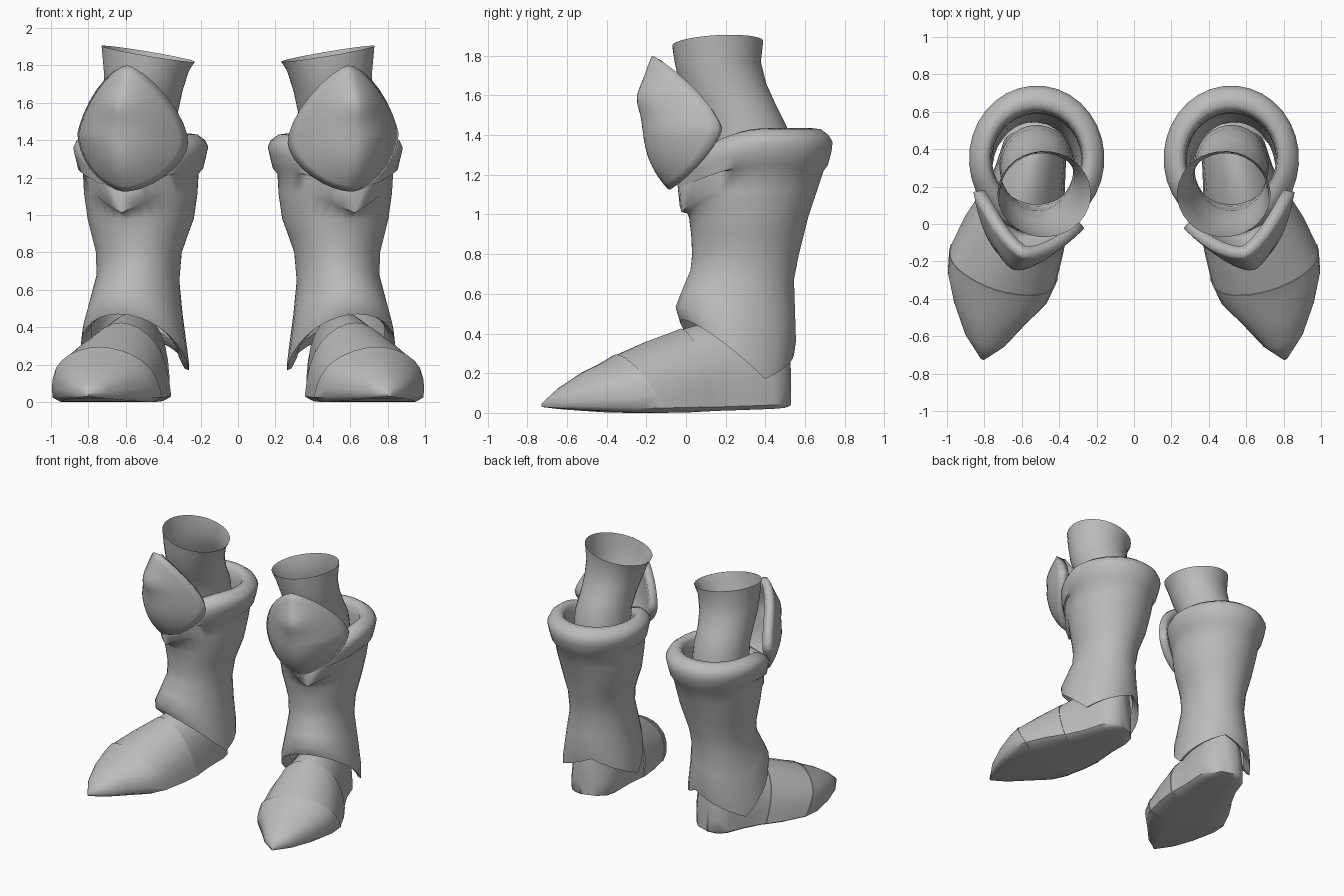
import bpy, math
from math import sin, cos, radians, pi

if "Cube" in bpy.data.objects:
    bpy.data.objects.remove(bpy.data.objects["Cube"])

YAW = radians(18)                     # boots turn outward
U = (cos(YAW), sin(YAW))              # sideways direction
N = (sin(YAW), -cos(YAW))             # forward direction
SIDES = 32

grey = bpy.data.materials.new("plain grey")
grey.diffuse_color = (0.5, 0.5, 0.5, 1)
grey.use_nodes = True
grey.node_tree.nodes["Principled BSDF"].inputs["Base Color"].default_value = grey.diffuse_color


def finish(name, verts, faces, thickness=0, angle=40):
    me = bpy.data.meshes.new(name)
    me.from_pydata(verts, [], faces)
    me.materials.append(grey)
    ob = bpy.data.objects.new(name, me)
    bpy.context.collection.objects.link(ob)
    bpy.ops.object.select_all(action='DESELECT')
    ob.select_set(True)
    bpy.context.view_layer.objects.active = ob
    bpy.ops.object.mode_set(mode='EDIT')
    bpy.ops.mesh.select_all(action='SELECT')
    bpy.ops.mesh.remove_doubles(threshold=0.0005)
    bpy.ops.mesh.normals_make_consistent(inside=False)
    bpy.ops.object.mode_set(mode='OBJECT')
    bpy.ops.object.shade_smooth_by_angle(angle=radians(angle))
    if thickness:
        so = ob.modifiers.new("thickness", 'SOLIDIFY')
        so.thickness = thickness
        so.offset = -1
    ob.modifiers.new("other_side", 'MIRROR').use_mirror_merge = False
    return ob


def loft(name, rings, caps=(), angle=40):
    n = len(rings[0])
    verts = [p for r in rings for p in r]
    faces = [(k*n+i, k*n+(i+1) % n, (k+1)*n+(i+1) % n, (k+1)*n+i)
             for k in range(len(rings)-1) for i in range(n)]
    for k in caps:
        faces.append(tuple(k*n+i for i in range(n)))
    return finish(name, verts, faces, angle=angle)


def ring(cx, cy, rx, ry, zf, point=0, sharp=4):
    """Oval ring; zf gives the height per angle (0 = front), point sharpens the front."""
    out = []
    for i in range(SIDES):
        a = 2*pi*i/SIDES
        if a > pi:
            a -= 2*pi
        s = 1 + point*max(0, cos(a))**sharp
        out.append((cx + rx*s*sin(a+YAW), cy - ry*s*cos(a+YAW), zf(a)))
    return out


TIP = radians(101.25)                  # angle of the hem's side points


def hem(a):                            # pointed at both sides, peaked at the back
    a = abs(a)
    if a < TIP:
        return 0.17 + 0.30*(cos(a) - cos(TIP))/(1 - cos(TIP))
    return 0.17 + 0.17*(a - TIP)/(pi - TIP)


def level(z):
    return lambda a: z


def above_hem(t):
    return lambda a: hem(a) + t*(0.80 - hem(a))


def notch(z, depth):                   # narrow V in front
    return lambda a: z - depth*max(0, 1 - abs(a)/radians(34))


def drop(z, front):                    # broad dip in front
    return lambda a: z - front*max(0, cos(a))**3


# Boot shaft with flared pointed hem, V front and thick rolled collar
loft("boot_shaft", [
    ring(.55, .265, .235, .24, lambda a: hem(a) + .07),
    ring(.55, .26, .265, .265, lambda a: hem(a) + .01),
    ring(.55, .26, .29, .285, hem, .02),
    ring(.55, .26, .282, .295, lambda a: hem(a) + .07, .07),
    ring(.545, .27, .25, .28, above_hem(.45), .05),
    ring(.535, .285, .222, .26, above_hem(.75), .02),
    ring(.53, .30, .23, .27, level(.80)),
    ring(.525, .31, .26, .285, level(.90)),
    ring(.52, .315, .285, .30, level(.98)),
    ring(.52, .325, .302, .33, notch(1.10, .095)),
    ring(.52, .326, .304, .333, notch(1.112, .10), .10, 10),
    ring(.52, .335, .31, .36, notch(1.22, .10), .07, 10),
    ring(.52, .345, .335, .372, drop(1.25, .10), .03),
    ring(.52, .35, .352, .385, drop(1.32, .12), .02),
    ring(.52, .35, .362, .39, drop(1.365, .11), .02),
    ring(.52, .35, .345, .37, drop(1.40, .11)),
    ring(.52, .35, .305, .33, drop(1.43, .11)),
    ring(.52, .35, .27, .285, drop(1.435, .11)),
    ring(.52, .35, .247, .255, drop(1.405, .11)),
    ring(.52, .35, .24, .245, drop(1.33, .11)),
    ring(.52, .34, .24, .25, level(1.1)),
], angle=65)


# Open leg tube leaning back into the boot
def rim(a):
    return 1.862 + .042*sin(a + YAW) - .012*cos(a + YAW)


loft("leg_tube", [
    ring(.48, .16, .25, .23, rim),
    ring(.49, .16, .228, .218, level(1.77)),
    ring(.505, .185, .208, .22, level(1.66)),
    ring(.515, .235, .195, .22, level(1.55)),
    ring(.52, .29, .195, .22, level(1.44)),
    ring(.52, .31, .20, .22, level(1.30)),
    ring(.52, .31, .20, .22, level(1.10)),
])

# Knee plate: curved kite shape with a brow ridge
verts, faces, steps = [], [], 10
for k in range(steps + 1):
    r = k/steps
    for i in range(SIDES):
        a = 2*pi*i/SIDES
        sa, ca = sin(a), cos(a)
        ex = 1.35 if ca > 0 else 1.2
        u = .312*r*math.copysign(abs(sa)**ex, sa)
        w = (.39 if ca > 0 else .285)*r*math.copysign(abs(ca)**ex, ca)
        edge = .20 + (.11 if w > 0 else .12)*w
        d = edge*(1 - (abs(u)/.312)**1.7) + .10*(1 - r**2.5)
        d += .025*math.exp(-((w - .18)/.07)**2)*math.exp(-(u/.15)**2)
        x = u - .05*max(0, w)/.39      # the top leans inward
        verts.append((.562 + x*U[0] + d*N[0], .075 + x*U[1] + d*N[1],
                      1.41 + w + .08*u))
for k in range(steps):
    for i in range(SIDES):
        j = (i + 1) % SIDES
        faces.append((k*SIDES+i, (k+1)*SIDES+i, (k+1)*SIDES+j, k*SIDES+j))
plate = finish("knee_plate", verts, faces, thickness=.06, angle=45)
if sum(p.normal.y * p.area for p in plate.data.polygons) > 0:
    plate.data.flip_normals()


# Foot: domed cross-sections (centre x, y, half width, height, top lean, base, sole)
def section(cx, cy, hw, h, lean, base, sole):
    out = []
    for i in range(17):
        t = pi*i/16
        u, f = hw*cos(t)*(1 + .06*sin(2*t)**2), sin(t)**.92
        out.append((cx + u*U[0] + lean*f*N[0], cy + u*U[1] + lean*f*N[1],
                    base + (h - base)*f))
    for s in (-.85, -.4, .4, .85):       # flat sole
        out.append((cx + s*hw*U[0], cy + s*hw*U[1], sole))
    return out


loft("toe_cap", [
    section(.81, -.725, .008, .05, 0, .04, .03),
    section(.797, -.62, .11, .125, .02, .035, .02),
    section(.77, -.47, .20, .205, .05, .03, .01),
    section(.725, -.32, .28, .255, .10, .025, .002),
    section(.693, -.20, .302, .295, .16, .025, 0),
], caps=(0, 4), angle=50)
loft("instep_plate", [
    section(.693, -.20, .297, .29, .16, .025, 0),
    section(.64, -.05, .28, .358, .16, .028, .003),
    section(.59, .09, .245, .425, .12, .03, .01),
], caps=(0, 2), angle=50)
loft("heel", [
    section(.59, .09, .24, .42, .12, .03, .01),
    section(.555, .25, .195, .47, .10, .035, .015),
    section(.53, .39, .175, .48, .02, .04, .02),
    section(.515, .46, .14, .46, 0, .04, .025),
    section(.505, .508, .07, .42, 0, .05, .035),
], caps=(0, 4), angle=50)
